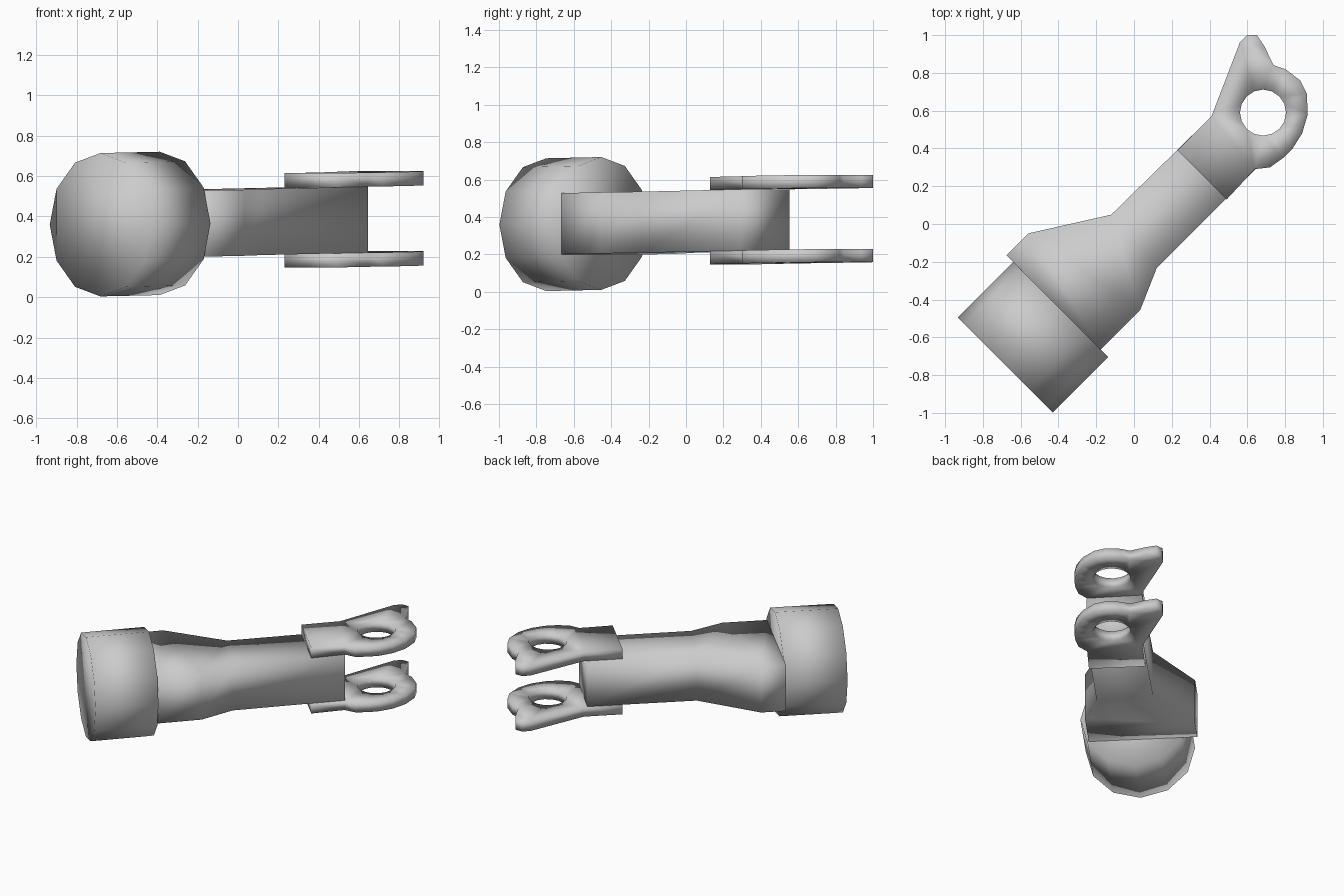
import bpy
import bmesh
from math import pi, sqrt
from mathutils import Matrix

cube = bpy.data.objects.get("Cube")
if cube:
    bpy.data.objects.remove(cube, do_unlink=True)

# One plain grey for every part
grey = bpy.data.materials.new("matte_grey")
grey.use_nodes = True
grey.diffuse_color = (0.6, 0.6, 0.6, 1)
grey.node_tree.nodes["Principled BSDF"].inputs["Base Color"].default_value = (0.6, 0.6, 0.6, 1)

# Parts are built along x, then turned to the diagonal and tipped slightly up
DIAGONAL = Matrix.Rotation(pi / 4, 4, "Z")
TILT = Matrix.Identity(4)
TILT[2][0] = 0.016
PLACE = DIAGONAL @ TILT


def finish(bm, name):
    """Turn a bmesh into a placed, smooth-shaded object."""
    bmesh.ops.recalc_face_normals(bm, faces=bm.faces)
    bm.transform(PLACE)
    for face in bm.faces:
        face.smooth = True
    mesh = bpy.data.meshes.new(name)
    bm.to_mesh(mesh)
    bm.free()
    mesh.materials.append(grey)
    obj = bpy.data.objects.new(name, mesh)
    bpy.context.collection.objects.link(obj)


def add_loop(bm, points, z):
    verts = [bm.verts.new((x, y, z)) for x, y in points]
    return [bm.edges.new((a, b)) for a, b in zip(verts, verts[1:] + verts[:1])]


def slab(name, outline, z, height, hole=None):
    """Extrude an outline upward, with an optional round hole."""
    bm = bmesh.new()
    edges = add_loop(bm, outline, z)
    if hole:
        x, y, radius = hole
        ring = bmesh.ops.create_circle(
            bm, segments=16, radius=radius, matrix=Matrix.Translation((x, y, z)))
        edges += list({e for v in ring["verts"] for e in v.link_edges})
    bmesh.ops.triangle_fill(bm, edges=edges, use_beauty=True)
    sheet = bmesh.ops.extrude_face_region(bm, geom=bm.faces[:], use_keep_orig=True)
    top = [g for g in sheet["geom"] if isinstance(g, bmesh.types.BMVert)]
    bmesh.ops.translate(bm, verts=top, vec=(0, 0, height))
    finish(bm, name)


# Twelve-sided end drum
bm = bmesh.new()
bmesh.ops.create_cone(
    bm, cap_ends=True, segments=12, radius1=0.355, radius2=0.355, depth=0.416,
    matrix=Matrix.Translation((-0.802, -0.046, 0.375)) @ Matrix.Rotation(pi / 2, 4, "Y"))
finish(bm, "end_drum")

# Arm, flared towards the drum
arm = [(-0.595, 0.36), (-0.43, 0.36), (-0.05, 0.12), (0.67, 0.113),
       (0.66, -0.25), (-0.08, -0.25), (-0.30, -0.346), (-0.595, -0.346)]
slab("arm", arm, 0.21, 0.327)

# Pair of eyed lugs, one above and one below the arm
lug = [(0.438, 0.113), (0.693, 0.113), (1.075, 0.283), (1.131, 0.283),
       (1.167, 0.247), (1.153, 0.177), (1.117, 0.071), (1.146, 0.014),
       (1.16, -0.085), (1.135, -0.159), (1.061, -0.24), (0.969, -0.29),
       (0.877, -0.311), (0.806, -0.311), (0.721, -0.297), (0.658, -0.247),
       (0.438, -0.255)]
for name, z in (("upper_lug", 0.537), ("lower_lug", 0.14)):
    slab(name, lug, z, 0.07, hole=(0.9, -0.066, 0.122))
